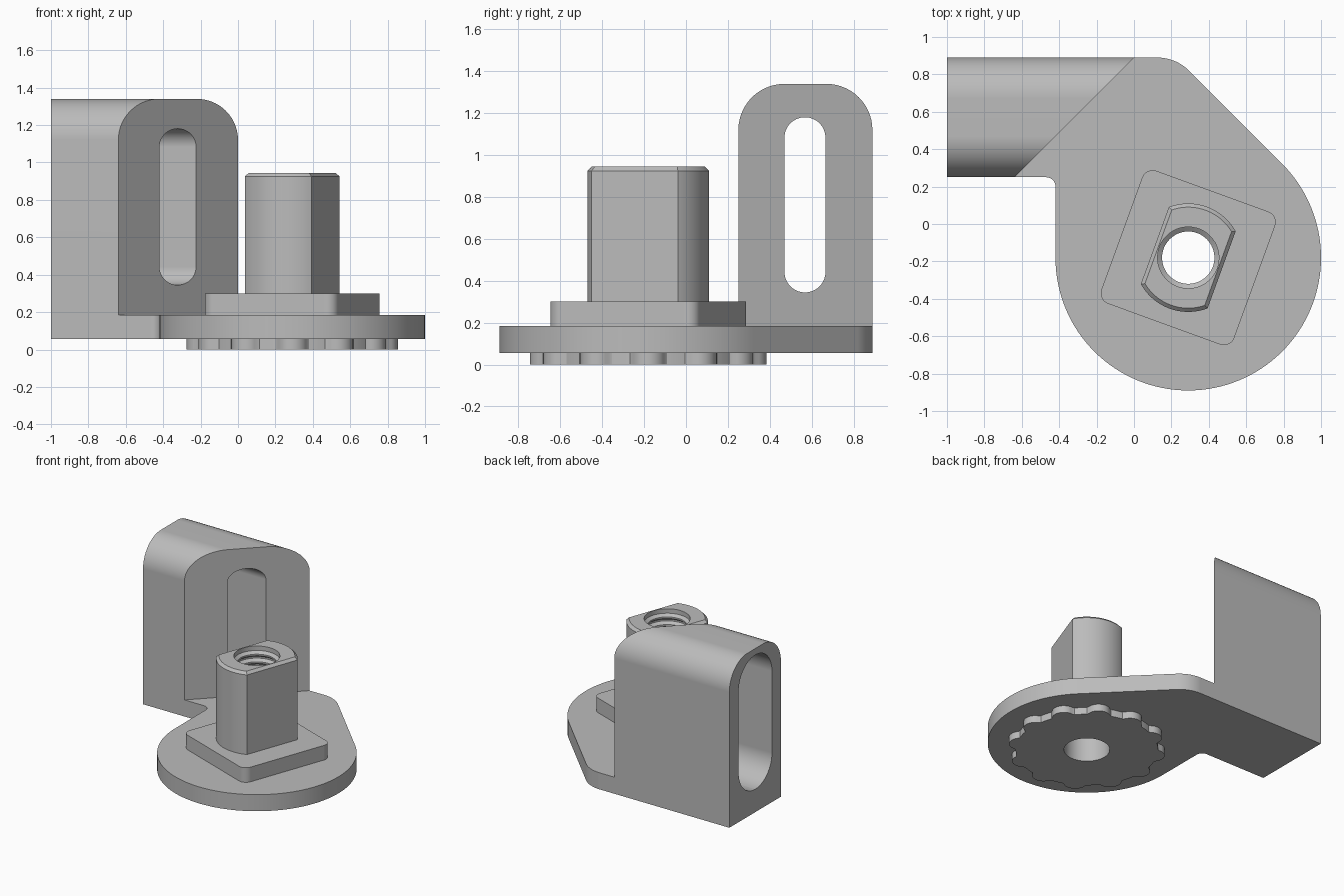
import bpy, bmesh, math
from mathutils import Vector

if "Cube" in bpy.data.objects:
    bpy.data.objects.remove(bpy.data.objects["Cube"], do_unlink=True)

grey = bpy.data.materials.new("plain grey")
grey.use_nodes = True
colour = (0.5, 0.5, 0.5, 1)
grey.diffuse_color = colour
grey.node_tree.nodes["Principled BSDF"].inputs["Base Color"].default_value = colour

CX, CY = 0.29, -0.18          # axis of the post and disc
TILT = math.radians(-20)      # turn of the post and its square foot


def loft(name, loops):
    """Closed solid through a series of matching loops of 3D points."""
    bm = bmesh.new()
    rings = [[bm.verts.new(p) for p in loop] for loop in loops]
    n = len(rings[0])
    for a, b in zip(rings, rings[1:]):
        for i in range(n):
            j = (i + 1) % n
            bm.faces.new((a[i], a[j], b[j], b[i]))
    bm.faces.new(rings[0])
    bm.faces.new(rings[-1])
    bmesh.ops.recalc_face_normals(bm, faces=bm.faces)
    mesh = bpy.data.meshes.new(name)
    bm.to_mesh(mesh)
    bm.free()
    mesh.materials.append(grey)
    ob = bpy.data.objects.new(name, mesh)
    bpy.context.collection.objects.link(ob)
    return ob


def flat(points, z):
    return [(x, y, z) for x, y in points]


def prism(name, points, z0, z1):
    return loft(name, [flat(points, z0), flat(points, z1)])


def arc(radius, a0, a1, steps):
    angles = [math.radians(a0 + (a1 - a0) * i / steps) for i in range(steps + 1)]
    return [(radius * math.cos(a), radius * math.sin(a)) for a in angles]


def rounded(corners, steps=14):
    """Polygon from (x, y, fillet radius) corners."""
    out = []
    for i, (x, y, r) in enumerate(corners):
        p = Vector((x, y))
        if r == 0:
            out.append((x, y))
            continue
        u = (Vector(corners[i - 1][:2]) - p).normalized()
        v = (Vector(corners[(i + 1) % len(corners)][:2]) - p).normalized()
        half = u.angle(v) / 2
        centre = p + (u + v).normalized() * r / math.sin(half)
        reach = r / math.tan(half)
        a, b = p + u * reach - centre, p + v * reach - centre
        span = a.angle(b)
        for k in range(steps + 1):
            t = k / steps
            q = (a * math.sin((1 - t) * span) + b * math.sin(t * span)) / math.sin(span)
            out.append(tuple(centre + q))
    return out


def place(points, turn=0.0):
    c, s = math.cos(turn), math.sin(turn)
    return [(CX + x * c - y * s, CY + x * s + y * c) for x, y in points]


def cut(ob, cutter):
    cutter.hide_render = True
    mod = ob.modifiers.new("cut", "BOOLEAN")
    mod.operation, mod.solver, mod.object = "DIFFERENCE", "EXACT", cutter
    bpy.context.view_layer.objects.active = ob
    bpy.ops.object.modifier_apply(modifier=mod.name)


# Base plate: round disc running into the foot of the upright block
edge = [(x, y, 0) for x, y in place(arc(0.71, 180, 405, 80))]
plate = prism("base_plate", rounded(
    [(-0.64, 0.25, 0), (-0.42, 0.25, 0.05)] + edge
    + [(0.224, 0.89, 0.24), (0, 0.89, 0)]), 0.055, 0.185)

# Upright block: round-topped section with a diagonal inner end
section = rounded([(0.25, 0.055, 0), (0.89, 0.055, 0),
                   (0.89, 1.34, 0.22), (0.25, 1.34, 0.22)])
block = loft("upright_block", [[(-1, y, z) for y, z in section],
                               [(y - 0.89, y, z) for y, z in section]])


def slot(half_width, half_height, x0, x1):
    r = half_width * 0.999
    pts = rounded([(0.568 + a * half_width, 0.7625 + b * half_height, r)
                   for a, b in ((-1, -1), (1, -1), (1, 1), (-1, 1))])
    return loft("slot_cutter", [[(x, y, z) for y, z in pts] for x in (x0, x1)])


# Narrow through slot and the wider recess at the outer end
cutters = [slot(0.098, 0.418, -1.1, 0.1), slot(0.207, 0.527, -1.1, -0.65)]
for c in cutters:
    cut(block, c)

# Scalloped disc with twelve round teeth under the plate
TEETH, TOOTH_R, TOOTH_AT, ROOT = 12, 0.085, 0.48, 0.51
scallop = []
for i in range(TEETH * 24):
    a = math.tau * i / (TEETH * 24)
    pitch = math.tau / TEETH
    off = (a + pitch / 2) % pitch - pitch / 2
    inside = TOOTH_R ** 2 - (TOOTH_AT * math.sin(off)) ** 2
    r = ROOT
    if inside > 0:
        r = max(r, TOOTH_AT * math.cos(off) + math.sqrt(inside))
    scallop.append((r * math.cos(a), r * math.sin(a)))
teeth = prism("scalloped_disc", place(scallop), 0, 0.055)

# Square foot of the post
h = 0.378
foot = prism("square_foot", place(rounded(
    [(-h, -h, 0.06), (h, -h, 0.06), (h, h, 0.06), (-h, h, 0.06)]), TILT), 0.185, 0.3)


# Post: cylinder with two flats and a chamfered top
def post_loop(inset, z):
    r, d = 0.29 - inset, 0.19 - inset
    a = math.degrees(math.acos(d / r))
    return flat(place(arc(r, a, 180 - a, 24) + arc(r, 180 + a, 360 - a, 24), TILT), z)


post = loft("flatted_post", [post_loop(0, 0.3), post_loop(0, 0.925), post_loop(0.02, 0.945)])

# Bore: plain below, threaded in the post
bore = [(0.164, -0.1), (0.164, 0.33)]
z = 0.34
while z < 0.92:
    bore += [(0.14, z), (0.14, z + 0.012), (0.164, z + 0.03), (0.164, z + 0.042)]
    z += 0.06
bore.append((0.164, 1.1))
cutter = loft("bore_cutter", [flat(place(arc(r, 0, 360, 48)[:-1]), z) for r, z in bore])
solids = [plate, teeth, foot, post]
for ob in solids:
    cut(ob, cutter)

for c in cutters + [cutter]:
    bpy.data.objects.remove(c, do_unlink=True)

# Smooth curved walls, keep edges sharp
bpy.ops.object.select_all(action="DESELECT")
for ob in solids + [block]:
    ob.select_set(True)
    bpy.context.view_layer.objects.active = ob
bpy.ops.object.shade_smooth_by_angle(angle=math.radians(25))
for ob in solids + [block]:
    mod = ob.modifiers.new("even_shading", "WEIGHTED_NORMAL")
    mod.keep_sharp = True
